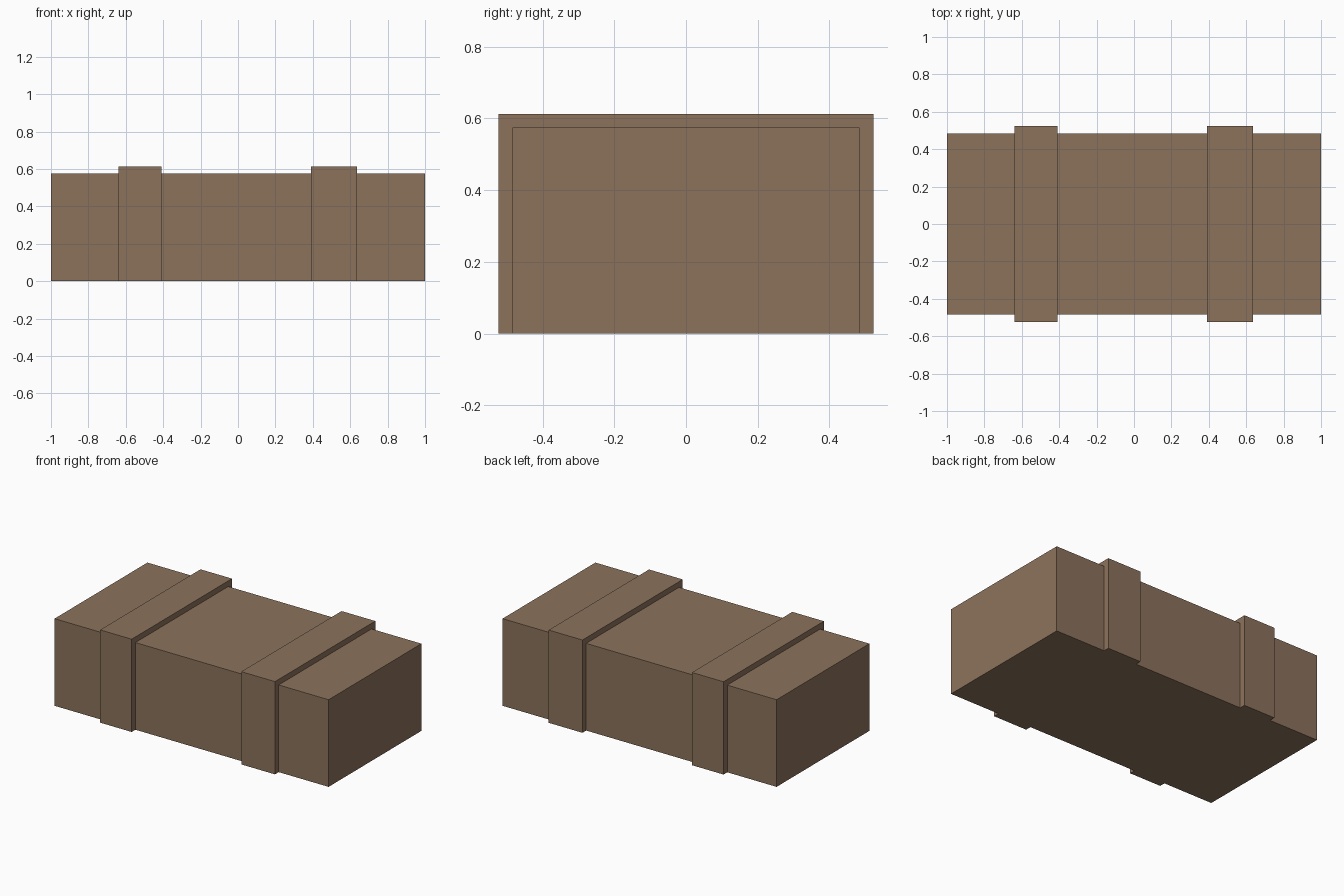
import bpy
import bmesh

if "Cube" in bpy.data.objects:
    bpy.data.objects.remove(bpy.data.objects["Cube"])

wood = bpy.data.materials.new("brown_wood")
wood.diffuse_color = (0.262, 0.171, 0.107, 1)
wood.use_nodes = True
wood.node_tree.nodes["Principled BSDF"].inputs["Base Color"].default_value = wood.diffuse_color

BODY_Y, BODY_Z = 0.484, 0.575
STRAP_Y, STRAP_Z = 0.523, 0.612


def prism(name, profile, x0, x1):
    """Extrude a (y, z) profile along x."""
    bm = bmesh.new()
    face = bm.faces.new([bm.verts.new((x0, y, z)) for y, z in profile])
    ext = bmesh.ops.extrude_face_region(bm, geom=[face])
    moved = [v for v in ext["geom"] if isinstance(v, bmesh.types.BMVert)]
    bmesh.ops.translate(bm, verts=moved, vec=(x1 - x0, 0, 0))
    bmesh.ops.recalc_face_normals(bm, faces=bm.faces)
    mesh = bpy.data.meshes.new(name)
    bm.to_mesh(mesh)
    bm.free()
    mesh.materials.append(wood)
    obj = bpy.data.objects.new(name, mesh)
    bpy.context.collection.objects.link(obj)
    return obj


# main block
prism("crate_body",
      [(-BODY_Y, 0), (BODY_Y, 0), (BODY_Y, BODY_Z), (-BODY_Y, BODY_Z)], -1, 1)

# bands wrapping over the sides and top, open underneath
band = [(-STRAP_Y, 0), (-BODY_Y, 0), (-BODY_Y, BODY_Z), (BODY_Y, BODY_Z),
        (BODY_Y, 0), (STRAP_Y, 0), (STRAP_Y, STRAP_Z), (-STRAP_Y, STRAP_Z)]
for name, x0, x1 in (("left_band", -0.64, -0.41), ("right_band", 0.39, 0.636)):
    prism(name, band, x0, x1)
